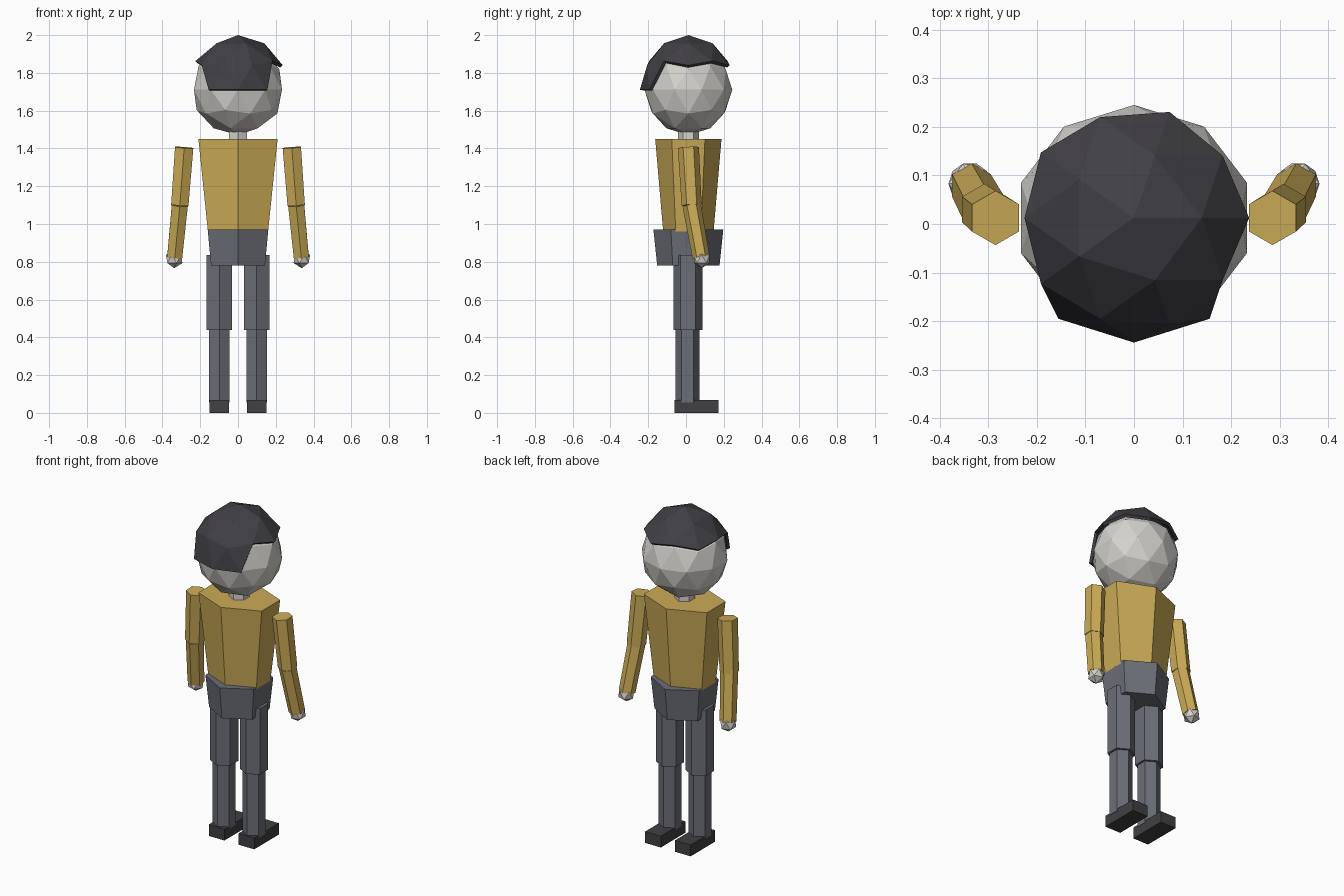
import bpy, bmesh, math
from mathutils import Vector, Matrix

if "Cube" in bpy.data.objects:
    bpy.data.objects.remove(bpy.data.objects["Cube"])


def material(name, rgb):
    m = bpy.data.materials.new(name)
    m.diffuse_color = (*rgb, 1)
    m.use_nodes = True
    m.node_tree.nodes["Principled BSDF"].inputs["Base Color"].default_value = m.diffuse_color
    return m


SKIN = material("pale_grey_skin", (0.66, 0.645, 0.61))
SHIRT = material("mustard_shirt", (0.60, 0.41, 0.095))
TROUSERS = material("slate_trousers", (0.148, 0.157, 0.185))
HAIR = material("charcoal_hair", (0.052, 0.050, 0.058))
SHOES = material("dark_shoes", (0.052, 0.050, 0.054))
CY = 0.0125  # depth of the body axis


def finish(bm, name, mat):
    bmesh.ops.recalc_face_normals(bm, faces=bm.faces)
    mesh = bpy.data.meshes.new(name)
    bm.to_mesh(mesh)
    bm.free()
    mesh.materials.append(mat)
    ob = bpy.data.objects.new(name, mesh)
    bpy.context.collection.objects.link(ob)
    return ob


def hex_limb(name, mat, start, end, r1, r2, depth=1.0):
    """Six-sided tapered prism from start to end, with corners facing front and back."""
    start, end = Vector(start), Vector(end)
    rot = Vector((0, 0, 1)).rotation_difference((end - start) * (1 if end.z > start.z else -1))
    bm = bmesh.new()
    rings = []
    for centre, r in ((start, r1), (end, r2)):
        ring = []
        for k in range(6):
            a = k * math.pi / 3
            p = Vector((r * math.sin(a), depth * r * math.cos(a), 0))
            ring.append(bm.verts.new(centre + rot @ p))
        rings.append(ring)
    low, high = rings
    for k in range(6):
        j = (k + 1) % 6
        bm.faces.new((low[k], low[j], high[j], high[k]))
    bm.faces.new(low)
    bm.faces.new(high)
    return finish(bm, name, mat)


def ball(subdivisions):
    bm = bmesh.new()
    bmesh.ops.create_icosphere(bm, subdivisions=subdivisions, radius=1)
    return bm


def place(bm, centre, scale):
    bm.transform(Matrix.Translation(centre) @ Matrix.Diagonal((*scale, 1)))


# Torso, hips and neck
hex_limb("torso", SHIRT, (0, CY, 0.96), (0, CY, 1.45), 0.184, 0.242, 0.725)
hex_limb("hips", TROUSERS, (0, CY, 0.78), (0, CY, 0.97), 0.165, 0.185)
hex_limb("neck", SKIN, (0, CY, 1.43), (0, CY, 1.52), 0.056, 0.056)

# Head
bm = ball(2)
place(bm, (0, CY, 1.711), (0.245, 0.2325, 0.24))
finish(bm, "head", SKIN)

# Hair: crown of a faceted ball plus a longer panel on the -y side
bm = ball(2)
drop = [f for f in bm.faces
        if not (all(v.co.z > 0.4 for v in f.verts)
                or all(v.co.z > -0.05 and v.co.y < -0.45 for v in f.verts))]
bmesh.ops.delete(bm, geom=drop, context='FACES')
place(bm, (0, CY, 1.711), (0.265, 0.2565, 0.289))
hair = finish(bm, "hair", HAIR)
shell = hair.modifiers.new("thickness", 'SOLIDIFY')
shell.thickness = 0.018
shell.offset = -1

# Arms and legs, once per side
for side, s in (("left", -1), ("right", 1)):
    shoulder = (s * 0.285, CY, 1.405)
    elbow = (s * 0.308, 0.03, 1.10)
    wrist = (s * 0.335, 0.08, 0.825)
    hex_limb(side + "_upper_arm", SHIRT, elbow, shoulder, 0.053, 0.056)
    hex_limb(side + "_forearm", SHIRT, wrist, elbow, 0.046, 0.049)

    bm = ball(1)
    place(bm, (s * 0.338, 0.083, 0.815), (s * 0.049, 0.049, 0.049))
    finish(bm, side + "_hand", SKIN)

    x = s * 0.099
    hex_limb(side + "_thigh", TROUSERS, (x, CY - 0.002, 0.44), (x, CY - 0.002, 0.835), 0.077, 0.077)
    hex_limb(side + "_shin", TROUSERS, (x, CY - 0.004, 0.055), (x, CY - 0.004, 0.46), 0.063, 0.063)

    bm = bmesh.new()
    bmesh.ops.create_cube(bm, size=1)
    place(bm, (x, 0.055, 0.034), (0.104, 0.233, 0.068))
    finish(bm, side + "_shoe", SHOES)
